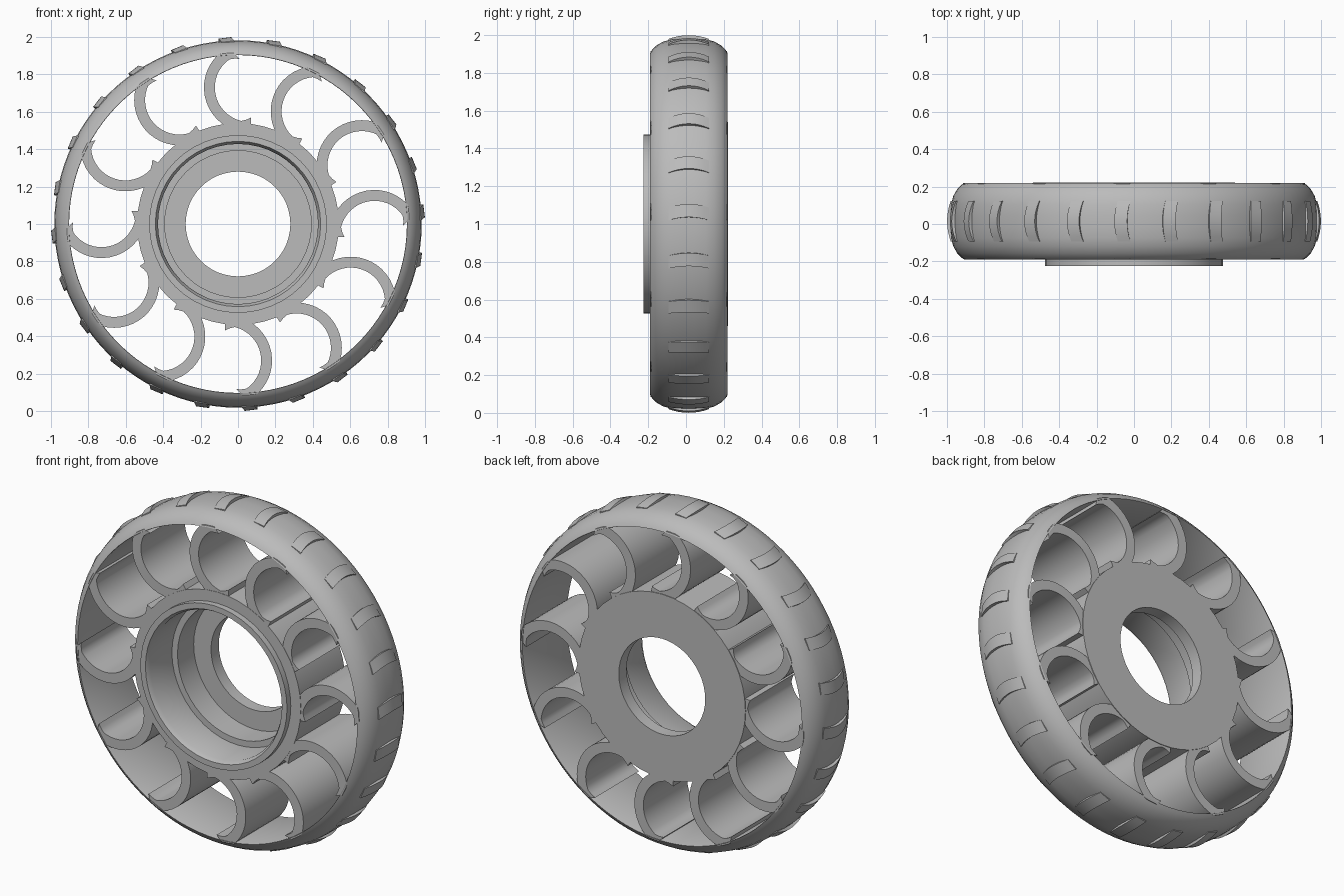
import bpy, bmesh, math
from math import cos, sin, radians, pi

cube = bpy.data.objects.get("Cube")
if cube:
    bpy.data.objects.remove(cube, do_unlink=True)

grey = bpy.data.materials.new("plain_grey")
grey.use_nodes = True
COLOUR = (0.5, 0.5, 0.5, 1)
grey.diffuse_color = COLOUR
grey.node_tree.nodes["Principled BSDF"].inputs["Base Color"].default_value = COLOUR

MID = 0.015          # middle of the wheel's width
HALF = 0.205         # half of the wheel's width


def polar(r, a, y):
    """Point at radius r and angle a around the axle."""
    return (r * cos(a), y, 1 + r * sin(a))


def finish(name, bm):
    bmesh.ops.recalc_face_normals(bm, faces=bm.faces)
    mesh = bpy.data.meshes.new(name)
    bm.to_mesh(mesh)
    bm.free()
    obj = bpy.data.objects.new(name, mesh)
    bpy.context.collection.objects.link(obj)
    mesh.materials.append(grey)
    bpy.ops.object.select_all(action='DESELECT')
    obj.select_set(True)
    bpy.context.view_layer.objects.active = obj
    bpy.ops.object.shade_smooth_by_angle(angle=radians(32))
    return obj


def bridge(bm, rings, closed):
    """Join rings of vertices into a surface; cap it if it is open."""
    count = len(rings)
    for i in range(count if closed else count - 1):
        a, b = rings[i], rings[(i + 1) % count]
        for j in range(len(a)):
            k = (j + 1) % len(a)
            bm.faces.new((a[j], a[k], b[k], b[j]))
    if not closed:
        bm.faces.new(rings[0])
        bm.faces.new(rings[-1])


def revolve(name, profile, steps):
    bm = bmesh.new()
    rings = [[bm.verts.new(polar(r, 2 * pi * i / steps, y)) for r, y in profile]
             for i in range(steps)]
    bridge(bm, rings, True)
    return finish(name, bm)


# Rounded outer tyre
side = [(0.982, 0.03), (0.978, 0.09), (0.966, 0.135), (0.945, 0.172),
        (0.922, 0.195), (0.905, HALF)]
tyre = [(r, MID + y) for r, y in side]
tyre = [(r, MID - y) for r, y in reversed(side)] + tyre
tyre = [(0.903, MID - HALF + 0.005)] + tyre + [(0.903, MID + HALF - 0.005)]
revolve("tyre", tyre, 96)

# Hub with front collar and stepped bore
revolve("hub", [(0.54, 0.222), (0.54, -0.19), (0.475, -0.19), (0.475, -0.225),
                (0.442, -0.225), (0.428, -0.2), (0.428, 0.0), (0.392, 0.0),
                (0.392, 0.15), (0.28, 0.15), (0.28, 0.222)], 48)

# Curved spokes, thickened where they meet hub and tyre
bm = bmesh.new()
STEPS = 20
for n in range(12):
    turn = radians(30 * n)
    rings = []
    for i in range(STEPS + 1):
        t = i / STEPS
        a = radians(109 + 164 * t)
        thick = 0.029 + 0.022 * max(0, abs(2 * t - 1) - 0.8) / 0.2
        ring = []
        for rad, y in ((-1, -0.188), (1, -0.188), (1, 0.218), (-1, 0.218)):
            r = 0.213 + rad * thick
            px, pz = 0.06 + r * cos(a), 0.73 + r * sin(a)
            dist = min(math.hypot(px, pz), 0.915)
            ring.append(bm.verts.new(polar(dist, math.atan2(pz, px) + turn, y)))
        rings.append(ring)
    bridge(bm, rings, False)
finish("spokes", bm)

# Crescent tread blocks
bm = bmesh.new()
for n in range(24):
    base = radians(15 * n + 3.5)
    rings = []
    for i in range(9):
        t = i / 4 - 1
        y = MID + 0.108 * t
        bow = radians(1.0) * (1 - t * t)
        top = 1.0 - 0.02 * t * t
        lo, hi = base - radians(2.4) + bow, base + radians(1.6) + bow
        rings.append([bm.verts.new(polar(r, a, y)) for r, a in
                      ((0.95, lo), (top, lo), (top - 0.004, hi), (0.95, hi))])
    bridge(bm, rings, False)
finish("tread_blocks", bm)
